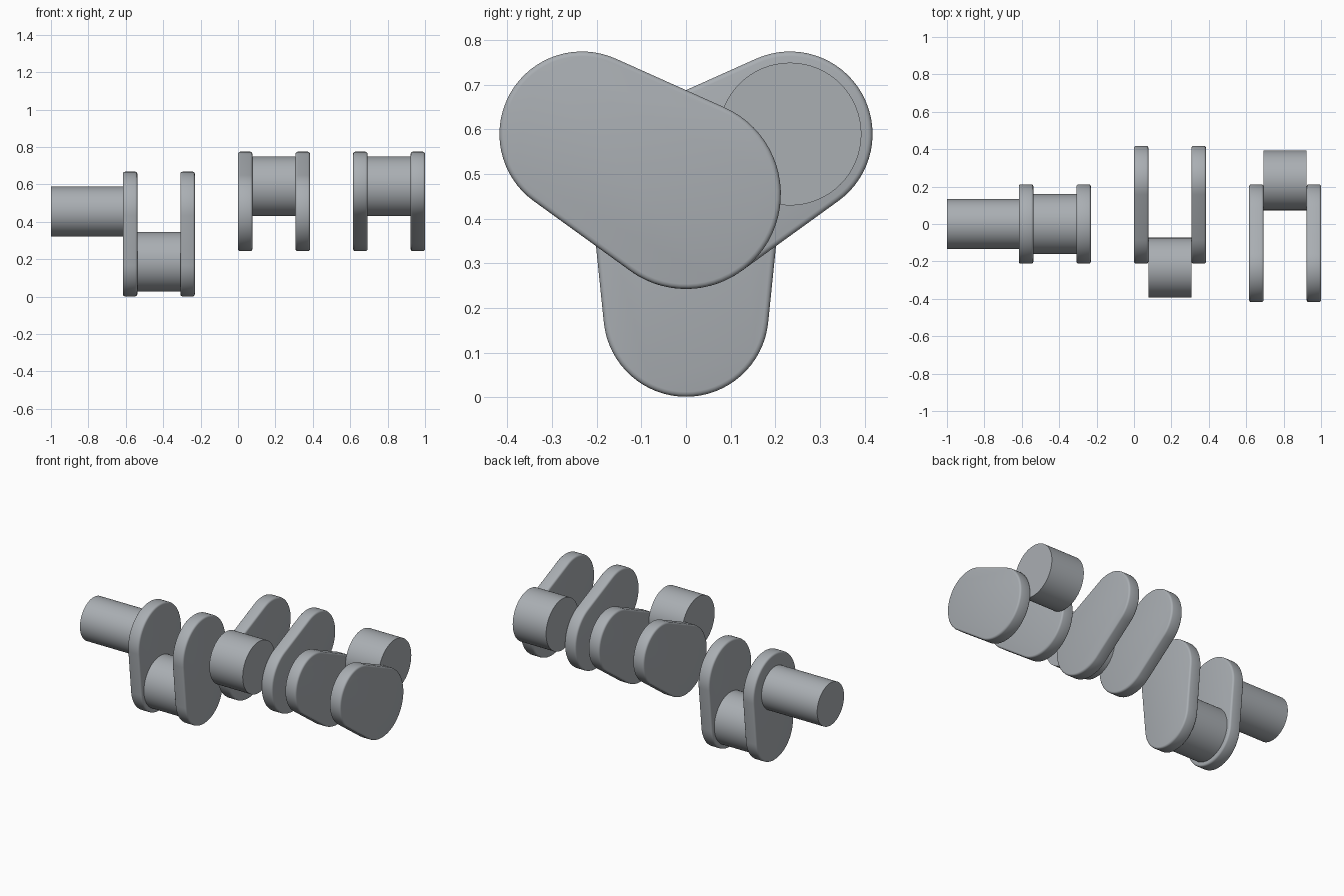
import bpy, bmesh, math

if "Cube" in bpy.data.objects:
    bpy.data.objects.remove(bpy.data.objects["Cube"])

U = 1 / 13              # web thickness; the whole shaft is 26 units long
AXIS_Z = 0.455          # height of the main axis
THROW = 0.269           # crank radius
BIG_R, SMALL_R = 0.2125, 0.185
PIN_R, SHAFT_R = 0.16, 0.133

steel = bpy.data.materials.new("steel_grey")
steel.diffuse_color = (0.40, 0.425, 0.45, 1)
steel.use_nodes = True
steel.node_tree.nodes["Principled BSDF"].inputs["Base Color"].default_value = steel.diffuse_color


def extrude_x(name, profile, x0, x1, bevel=0):
    """Solid with a (y, z) outline running from x0 to x1."""
    bm = bmesh.new()
    face = bm.faces.new([bm.verts.new((x0, y, z)) for y, z in profile])
    out = bmesh.ops.extrude_face_region(bm, geom=[face])
    for v in out["geom"]:
        if isinstance(v, bmesh.types.BMVert):
            v.co.x = x1
    bmesh.ops.recalc_face_normals(bm, faces=bm.faces[:])
    if bevel:
        rim = [e for e in bm.edges if abs(e.verts[0].co.x - e.verts[1].co.x) < 1e-5]
        bmesh.ops.bevel(bm, geom=rim, offset=bevel, segments=3, profile=0.5,
                        affect='EDGES', clamp_overlap=True)
    mesh = bpy.data.meshes.new(name)
    bm.to_mesh(mesh)
    bm.free()
    mesh.materials.append(steel)
    obj = bpy.data.objects.new(name, mesh)
    bpy.context.collection.objects.link(obj)
    bpy.ops.object.select_all(action='DESELECT')
    obj.select_set(True)
    bpy.context.view_layer.objects.active = obj
    bpy.ops.object.shade_smooth_by_angle(angle=math.radians(35))
    return obj


def arc(cy, cz, r, a0, a1, n):
    return [(cy + r * math.cos(a0 + (a1 - a0) * i / n),
             cz + r * math.sin(a0 + (a1 - a0) * i / n)) for i in range(n + 1)]


def circle(cy, cz, r):
    return arc(cy, cz, r, 0, math.tau, 64)[:-1]


def web_profile(angle):
    """Tapered outline: large end on the axis, small end out along the angle."""
    t = math.acos((BIG_R - SMALL_R) / THROW)    # tangent points of both arcs
    cy, cz = THROW * math.cos(angle), AXIS_Z + THROW * math.sin(angle)
    return (arc(cy, cz, SMALL_R, angle - t, angle + t, 32)
            + arc(0, AXIS_Z, BIG_R, angle + t, angle + math.tau - t, 36))


# Main shaft stub
extrude_x("main_shaft", circle(0, AXIS_Z, SHAFT_R), -1, -1 + 5 * U)

# Three throws: start x, web direction, pin direction (degrees)
for i, (web_deg, pin_deg) in enumerate([(270, 270), (30, 150), (150, 30)], 1):
    x = -1 + (8 * i - 3) * U
    profile = web_profile(math.radians(web_deg))
    extrude_x(f"crank_web_{i}_left", profile, x, x + U, 0.011)
    extrude_x(f"crank_web_{i}_right", profile, x + 4 * U, x + 5 * U, 0.011)
    a = math.radians(pin_deg)
    extrude_x(f"crank_pin_{i}",
              circle(THROW * math.cos(a), AXIS_Z + THROW * math.sin(a), PIN_R),
              x + U, x + 4 * U)
